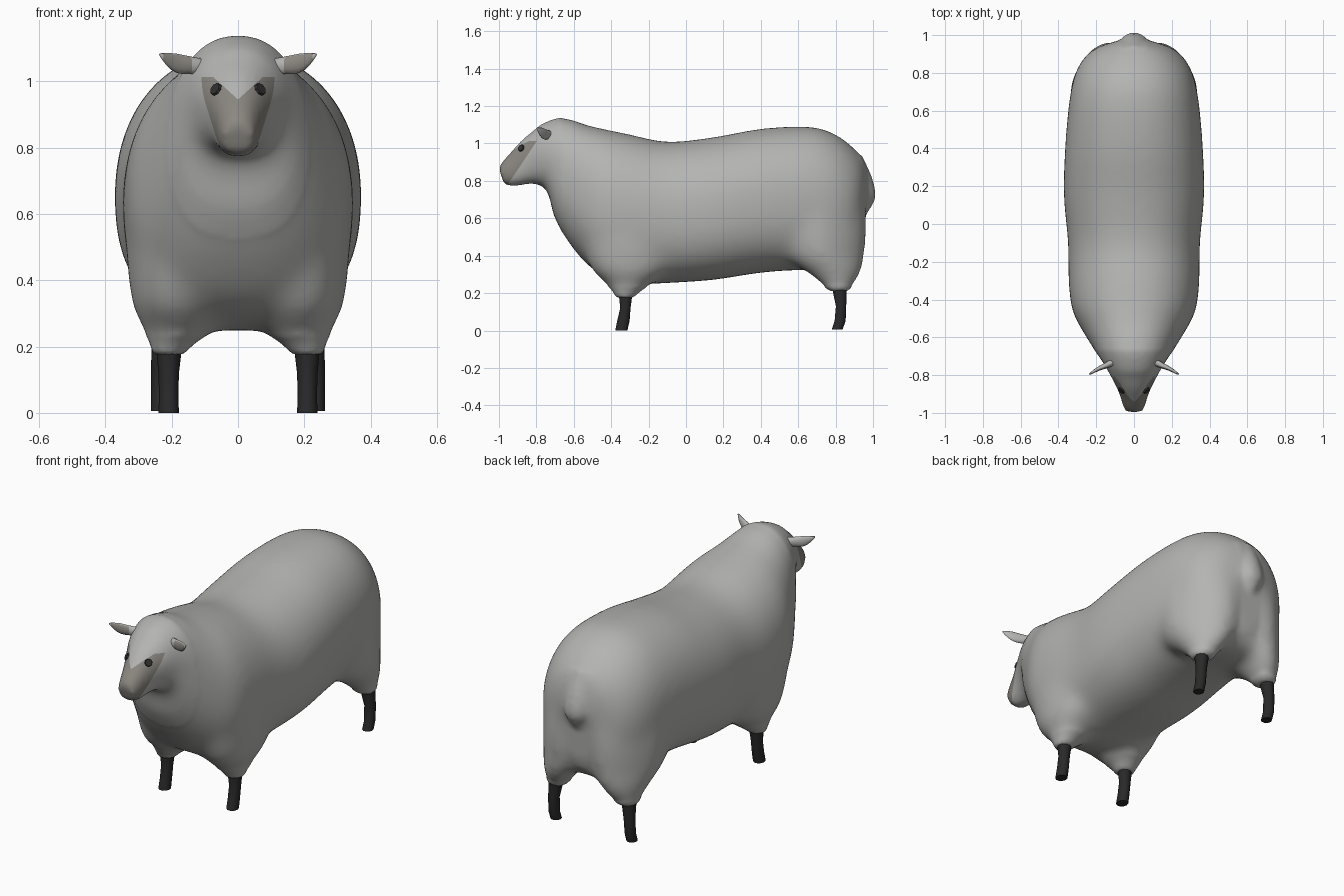
import bpy, bmesh, math
from mathutils import Vector
from mathutils.bvhtree import BVHTree

if "Cube" in bpy.data.objects:
    bpy.data.objects.remove(bpy.data.objects["Cube"])


def material(name, rgb):
    m = bpy.data.materials.new(name)
    m.diffuse_color = (*rgb, 1)
    m.use_nodes = True
    m.node_tree.nodes["Principled BSDF"].inputs["Base Color"].default_value = m.diffuse_color
    return m


WOOL = material("wool grey", (0.455, 0.455, 0.445))
FACE = material("face taupe", (0.26, 0.245, 0.22))
LEG = material("leg black", (0.022, 0.022, 0.022))
EYE = material("eye dark", (0.03, 0.03, 0.032))


def smooth_rows(rows, steps=4):
    """Catmull-Rom interpolation between rows of station numbers."""
    out = []
    for i in range(len(rows) - 1):
        p0, p1, p2 = rows[max(i - 1, 0)], rows[i], rows[i + 1]
        p3 = rows[min(i + 2, len(rows) - 1)]
        for s in range(steps):
            t = s / steps
            out.append([0.5 * (2 * b + (c - a) * t + (2 * a - 5 * b + 4 * c - d) * t * t
                               + (3 * b - a - 3 * c + d) * t ** 3)
                        for a, b, c, d in zip(p0, p1, p2, p3)])
    return out + [list(rows[-1])]


def loft(bm, rings):
    loops = [[bm.verts.new(p) for p in r] for r in rings]
    n = len(loops[0])
    faces = [bm.faces.new((a[k], a[(k + 1) % n], b[(k + 1) % n], b[k]))
             for a, b in zip(loops, loops[1:]) for k in range(n)]
    faces += [bm.faces.new(loops[0]), bm.faces.new(loops[-1])]
    bmesh.ops.recalc_face_normals(bm, faces=faces)


def finish(bm, name, mats, smooth=True):
    me = bpy.data.meshes.new(name)
    bm.to_mesh(me)
    bm.free()
    for m in mats:
        me.materials.append(m)
    for p in me.polygons:
        p.use_smooth = smooth
    ob = bpy.data.objects.new(name, me)
    bpy.context.scene.collection.objects.link(ob)
    return ob


def body_ring(row, n=32):
    """Rounded section between a top and a bottom point, flatter underneath."""
    yt, zt, yb, zb, w = row
    ring = []
    for k in range(n):
        a = 2 * math.pi * k / n
        c, s = math.cos(a), math.sin(a)
        e = 2 / (2.15 if s > 0 else 2.5)
        x = w * math.copysign(abs(c) ** e, c)
        t = 0.5 + 0.5 * math.copysign(abs(s) ** e, s)
        ring.append((x, yb + (yt - yb) * t, zb + (zt - zb) * t))
    return ring


def flat_ring(row, side=1, n=20, tuck=0.0):
    """Horizontal oval from x0..x1, y0..y1 at height z; tuck pulls its rear inward."""
    z, x0, x1, y0, y1 = row
    ring = []
    for k in range(n):
        c, s = math.cos(2 * math.pi * k / n), math.sin(2 * math.pi * k / n)
        x = (x0 + x1) / 2 + (x1 - x0) / 2 * c - tuck * max(0, s)
        ring.append((side * x, (y0 + y1) / 2 + (y1 - y0) / 2 * s, z))
    return ring


# Body stations, nose to rump: top y, top z, bottom y, bottom z, half width
BODY = [
    (-1.00, 0.87, -0.975, 0.785, 0.046), (-0.98, 0.905, -0.93, 0.772, 0.060),
    (-0.93, 0.96, -0.88, 0.778, 0.075), (-0.88, 1.015, -0.82, 0.785, 0.098),
    (-0.82, 1.065, -0.76, 0.765, 0.130), (-0.76, 1.11, -0.73, 0.71, 0.157),
    (-0.65, 1.14, -0.70, 0.60, 0.203), (-0.53, 1.10, -0.62, 0.46, 0.265),
    (-0.42, 1.075, -0.49, 0.32, 0.328), (-0.30, 1.05, -0.30, 0.25, 0.347),
    (-0.10, 1.01, -0.10, 0.253, 0.350), (0.15, 1.035, 0.15, 0.270, 0.373),
    (0.40, 1.08, 0.40, 0.308, 0.366), (0.66, 1.092, 0.62, 0.322, 0.345),
    (0.80, 1.05, 0.78, 0.31, 0.315), (0.90, 0.975, 0.88, 0.33, 0.258),
    (0.95, 0.91, 0.93, 0.39, 0.185), (0.975, 0.83, 0.95, 0.46, 0.105)]

# Woolly upper legs: z, x range, y range
FRONT_WOOL = [(0.175, 0.162, 0.258, -0.375, -0.28), (0.21, 0.128, 0.268, -0.395, -0.24),
              (0.26, 0.06, 0.29, -0.44, -0.17), (0.33, 0.04, 0.322, -0.51, -0.08),
              (0.50, 0.02, 0.34, -0.57, 0.0)]
HIND_WOOL = [(0.21, 0.165, 0.268, 0.765, 0.87), (0.30, 0.10, 0.298, 0.66, 0.935),
             (0.40, 0.045, 0.330, 0.52, 0.957), (0.55, 0.02, 0.340, 0.45, 0.967),
             (0.76, 0.02, 0.325, 0.45, 0.955)]
TAIL = [(0.62, -0.025, 0.025, 0.90, 0.965), (0.66, -0.06, 0.06, 0.86, 0.99),
        (0.72, -0.085, 0.085, 0.84, 1.015), (0.82, -0.08, 0.08, 0.82, 0.995),
        (0.93, -0.06, 0.06, 0.80, 0.945)]

# Fuse the wool masses into one skin
bm = bmesh.new()
loft(bm, [body_ring(r) for r in smooth_rows(BODY)])
for side in (1, -1):
    for rows, tuck in ((FRONT_WOOL, 0), (HIND_WOOL, 0.055)):
        loft(bm, [flat_ring(r, side, tuck=tuck * min(1, max(0, (r[0] - 0.2) / 0.2)))
                  for r in smooth_rows(rows)])
loft(bm, [flat_ring(r) for r in smooth_rows(TAIL)])
rough = finish(bm, "wool_draft", [WOOL])
mod = rough.modifiers.new("fuse", 'REMESH')
mod.mode = 'VOXEL'
mod.voxel_size = 0.015
mod = rough.modifiers.new("soften", 'SMOOTH')
mod.factor = 0.5
mod.iterations = 6
bpy.context.view_layer.update()
fused = bpy.data.meshes.new_from_object(rough.evaluated_get(bpy.context.evaluated_depsgraph_get()))
bpy.data.objects.remove(rough)

# Blend the leg joins further, leaving head, tail and cuffs crisp
bm = bmesh.new()
bm.from_mesh(fused)
soft = [v for v in bm.verts if -0.66 < v.co.y and v.co.z > 0.235
        and not (v.co.y > 0.93 and abs(v.co.x) < 0.08)]
for _ in range(28):
    bmesh.ops.smooth_vert(bm, verts=soft, factor=0.5, use_axis_x=True, use_axis_y=True, use_axis_z=True)

# Cut the bare face outline into the skin and colour inside it
CUTS = [((0, -0.9, 0.86), (0, -1.5, 1)), ((0, 0, 0.945), (-0.9, 0, 1)),
        ((0, 0, 0.945), (0.9, 0, 1)), ((0, 0, 1.012), (0, 0, 1))]
for co, no in CUTS:
    faces = [f for f in bm.faces if f.calc_center_median().y < -0.77]
    geom = faces + list({e for f in faces for e in f.edges}) + list({v for f in faces for v in f.verts})
    bmesh.ops.bisect_plane(bm, geom=geom, plane_co=co, plane_no=Vector(no).normalized(), dist=1e-5)
for f in bm.faces:
    c = f.calc_center_median()
    bare = (c.y < -0.79 and c.z > 0.86 + 1.5 * (c.y + 0.9)
            and c.z < min(1.012, 0.945 + 0.9 * abs(c.x)))
    f.material_index = 1 if bare else 0
bm.normal_update()
tree = BVHTree.FromBMesh(bm)
finish(bm, "woolly_body", [WOOL, FACE])

# Eyes: thin oval plates lying on the face
for side, label in ((1, "left"), (-1, "right")):
    hit, normal, _, _ = tree.ray_cast(Vector((side * 0.066, -2, 0.975)), Vector((0, 1, 0)))
    bm = bmesh.new()
    bmesh.ops.create_cone(bm, cap_ends=True, segments=8, radius1=0.021, radius2=0.018, depth=0.009)
    eye = finish(bm, label + "_eye", [EYE], False)
    eye.location = hit + normal * 0.002
    eye.rotation_euler = normal.to_track_quat('Z', 'Y').to_euler()

# Ears: x, y, z, half height, half thickness
EAR = [(0.10, -0.725, 1.045, 0.022, 0.018), (0.145, -0.748, 1.048, 0.027, 0.014),
       (0.185, -0.765, 1.054, 0.029, 0.010), (0.215, -0.782, 1.066, 0.019, 0.007),
       (0.236, -0.796, 1.080, 0.004, 0.003)]
for side, label in ((1, "left"), (-1, "right")):
    bm = bmesh.new()
    loft(bm, [[(side * (x + 0.5 * t * math.cos(a)), y + t * math.cos(a), z + h * math.sin(a))
               for a in [2 * math.pi * k / 12 for k in range(12)]]
              for x, y, z, h, t in smooth_rows(EAR, 2)])
    bm.normal_update()
    for f in bm.faces:
        c = f.calc_center_median()
        f.material_index = 1 if f.normal.y < -0.6 and 0.14 < abs(c.x) < 0.22 else 0
    finish(bm, label + "_ear", [WOOL, FACE])

# Bare lower legs
FRONT_LEG = [(0.0, 0.178, 0.24, -0.38, -0.312), (0.05, 0.18, 0.238, -0.37, -0.30),
             (0.12, 0.178, 0.24, -0.353, -0.295), (0.23, 0.165, 0.25, -0.365, -0.28)]
HIND_LEG = [(0.005, 0.205, 0.262, 0.778, 0.838), (0.05, 0.207, 0.262, 0.793, 0.855),
            (0.13, 0.203, 0.262, 0.80, 0.858), (0.26, 0.18, 0.26, 0.772, 0.862)]
for side, label in ((1, "left"), (-1, "right")):
    for kind, rows in (("front", FRONT_LEG), ("hind", HIND_LEG)):
        bm = bmesh.new()
        loft(bm, [flat_ring(r, side, 10) for r in rows])
        ob = finish(bm, f"{label}_{kind}_leg", [LEG])
        bpy.ops.object.select_all(action='DESELECT')
        ob.select_set(True)
        bpy.context.view_layer.objects.active = ob
        bpy.ops.object.shade_smooth_by_angle(angle=math.radians(45))
